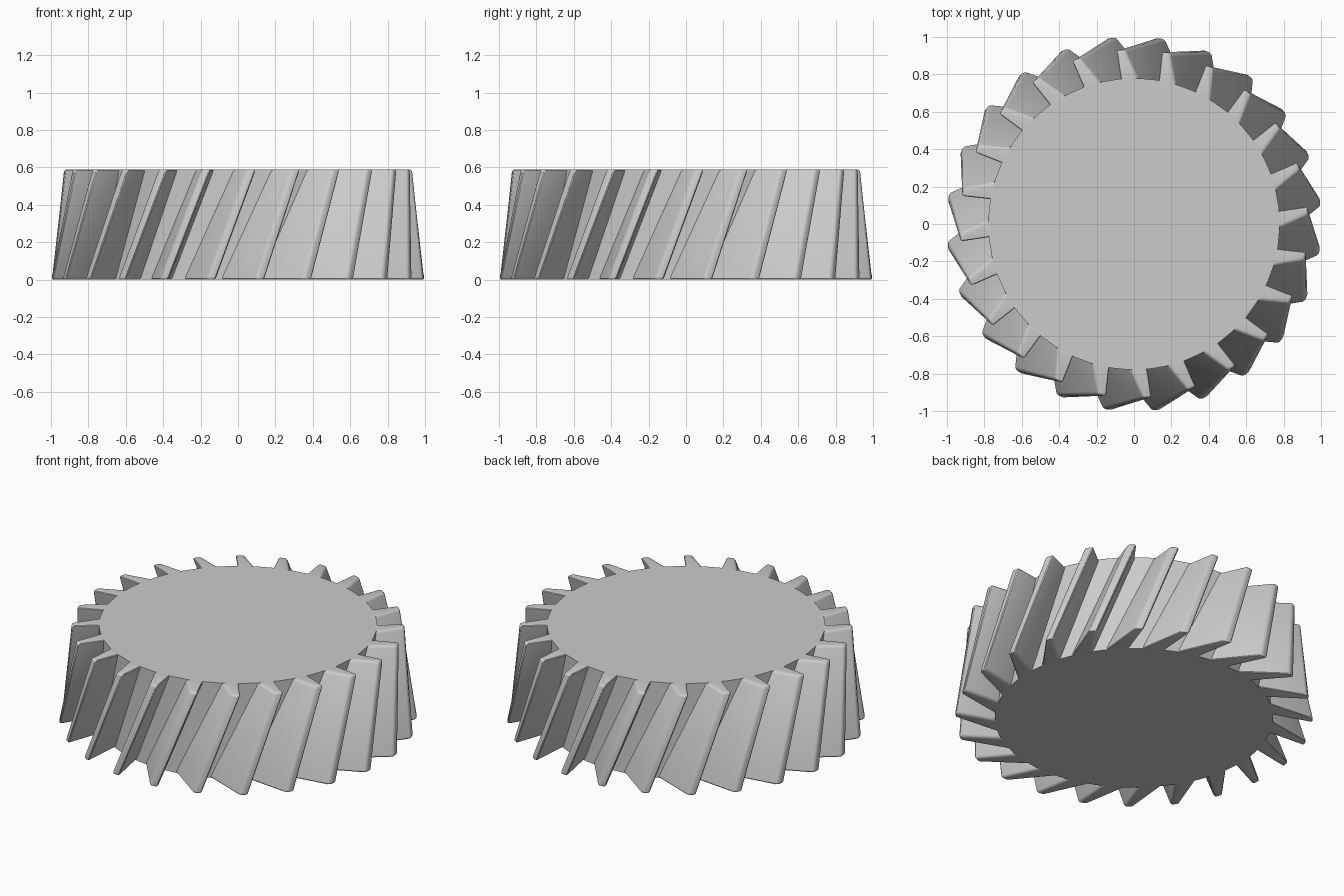
import bpy, bmesh
from math import cos, sin, radians

cube = bpy.data.objects.get("Cube")
if cube:
    bpy.data.objects.remove(cube, do_unlink=True)

TEETH = 24
PITCH = 360 / TEETH
ROOT_R = 0.78
HEIGHT = 0.59


def material(name, color):
    mat = bpy.data.materials.new(name)
    mat.use_nodes = True
    mat.diffuse_color = color
    mat.node_tree.nodes["Principled BSDF"].inputs["Base Color"].default_value = color
    return mat


def ring_of_teeth(bm, z, tip_angle, tip_r, tip_half, root_start, root_end):
    """One outline: each tooth has root, tip, tip, root corners."""
    profile = [(root_start, ROOT_R), (-tip_half, tip_r),
               (tip_half, tip_r), (root_end, ROOT_R)]
    teeth = []
    for i in range(TEETH):
        base = tip_angle + i * PITCH
        teeth.append([bm.verts.new((r * cos(radians(base + a)),
                                    r * sin(radians(base + a)), z))
                      for a, r in profile])
    return teeth


bm = bmesh.new()
# Raked teeth, twisting and tapering from the bottom to the top
bottom = ring_of_teeth(bm, 0, 6.8, 1.004, 1.4, -13.4, -3.9)
top = ring_of_teeth(bm, HEIGHT, 6.8 + 12.7, 0.932, 1.5, -6, 1)
tips = set()
for i in range(TEETH):
    lo, hi = bottom[i], top[i]
    for k in range(3):
        bm.faces.new((lo[k], lo[k + 1], hi[k + 1], hi[k]))
    # Tooth end faces
    bm.faces.new(hi)
    bm.faces.new(lo[::-1])
    # Floor of the gap to the next tooth
    n = (i + 1) % TEETH
    bm.faces.new((lo[3], bottom[n][0], top[n][0], hi[3]))
    tips.update(lo[1:3] + hi[1:3])

# End discs
bm.faces.new([t[k] for t in top for k in (0, 3)])
bm.faces.new([t[k] for t in bottom for k in (0, 3)][::-1])

# Rounded tooth edges
edges = [e for e in bm.edges if e.verts[0] in tips or e.verts[1] in tips]
bmesh.ops.bevel(bm, geom=edges, offset=0.014, offset_type='OFFSET',
                segments=3, profile=0.5, affect='EDGES', clamp_overlap=True)
bmesh.ops.recalc_face_normals(bm, faces=bm.faces)

mesh = bpy.data.meshes.new("helical_gear")
bm.to_mesh(mesh)
bm.free()
gear = bpy.data.objects.new("helical_gear", mesh)
bpy.context.collection.objects.link(gear)
mesh.materials.append(material("plain_grey", (0.6, 0.6, 0.6, 1)))

bpy.context.view_layer.objects.active = gear
gear.select_set(True)
bpy.ops.object.shade_smooth_by_angle(angle=radians(32))
